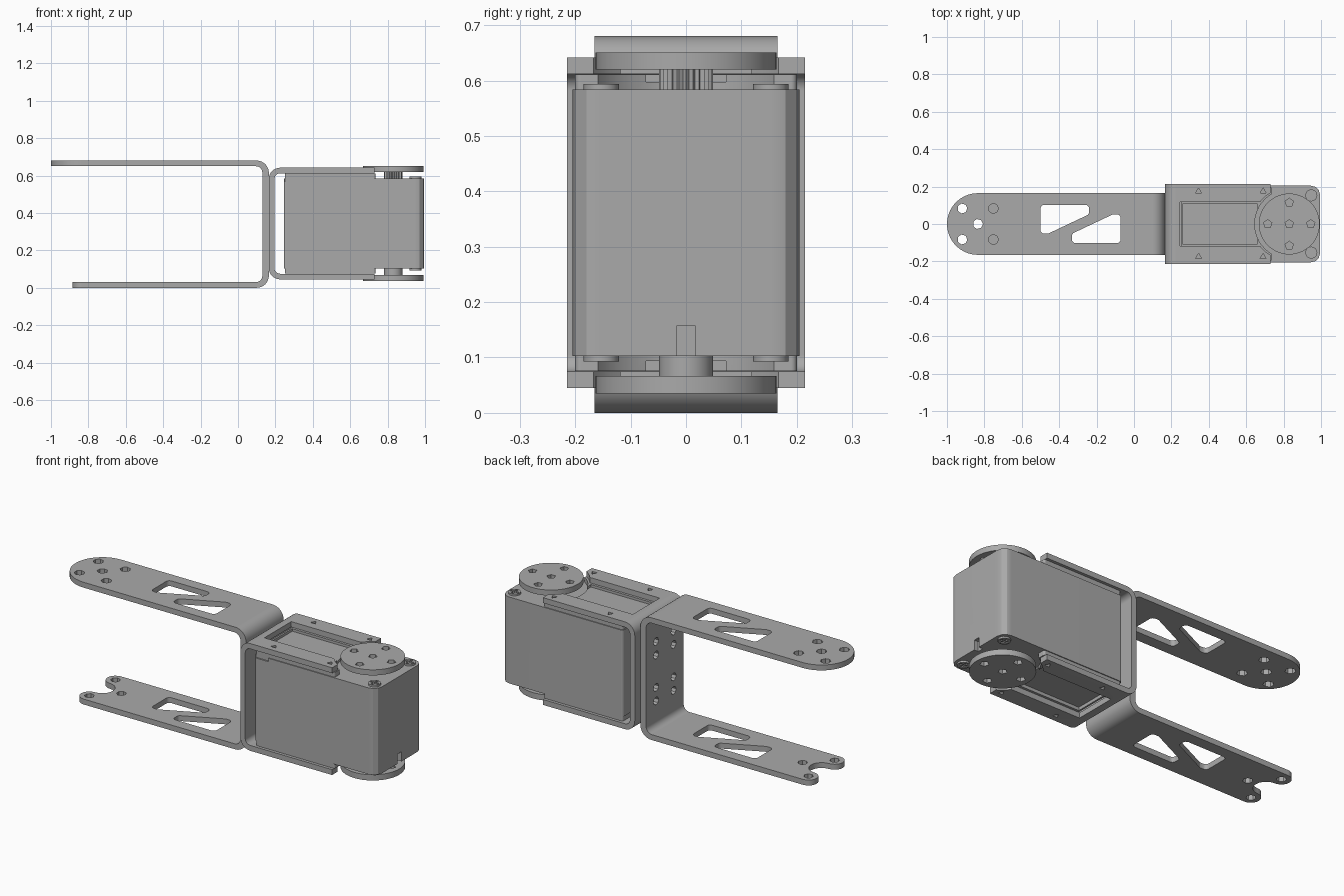
import bpy, bmesh, math
from mathutils import Vector

if "Cube" in bpy.data.objects:
    bpy.data.objects.remove(bpy.data.objects["Cube"])

grey = bpy.data.materials.new("plain_grey")
grey.diffuse_color = (0.40, 0.40, 0.40, 1)
grey.use_nodes = True
grey.node_tree.nodes["Principled BSDF"].inputs["Base Color"].default_value = grey.diffuse_color
CX = 0.83    # x of the output axis
EX = -0.835  # x of the pivot at the free end of the long bracket


def arc(cx, cy, r, a0, a1, n):
    return [(cx + r * math.cos(math.radians(a0 + (a1 - a0) * i / n)),
             cy + r * math.sin(math.radians(a0 + (a1 - a0) * i / n))) for i in range(n + 1)]


def circle(cx, cy, r, n, start=0):
    return arc(cx, cy, r, start, start + 360, n)[:-1]


def rounded(pts, n=4):
    """Polygon of (x, y, radius) with filleted corners."""
    out = []
    for i, (x, y, r) in enumerate(pts):
        p = Vector((x, y))
        a = (Vector(pts[i - 1][:2]) - p).normalized()
        b = (Vector(pts[(i + 1) % len(pts)][:2]) - p).normalized()
        if r == 0:
            out.append((x, y))
            continue
        half = a.angle(b) / 2
        c = p + (a + b).normalized() * (r / math.sin(half))
        s = p + a * (r / math.tan(half)) - c
        e = p + b * (r / math.tan(half)) - c
        turn = math.atan2(s.x * e.y - s.y * e.x, s.dot(e))
        a0 = math.degrees(math.atan2(s.y, s.x))
        out += arc(c.x, c.y, r, a0, a0 + math.degrees(turn), n)
    return out


def rect(x0, x1, y0, y1, r=0, n=4):
    return rounded([(x0, y0, r), (x1, y0, r), (x1, y1, r), (x0, y1, r)], n)


def prisms(name, outlines, lo, hi, axis='z'):
    """One object from 2D outlines pushed along an axis."""
    place = {'x': lambda u, v, d: (d, u, v), 'y': lambda u, v, d: (u, d, v),
             'z': lambda u, v, d: (u, v, d)}[axis]
    bm = bmesh.new()
    for pts in outlines:
        low = [bm.verts.new(place(u, v, lo)) for u, v in pts]
        top = [bm.verts.new(place(u, v, hi)) for u, v in pts]
        bm.faces.new(low[::-1])
        bm.faces.new(top)
        for i in range(len(pts)):
            j = (i + 1) % len(pts)
            bm.faces.new((low[i], low[j], top[j], top[i]))
    bmesh.ops.recalc_face_normals(bm, faces=bm.faces)
    me = bpy.data.meshes.new(name)
    bm.to_mesh(me)
    bm.free()
    me.materials.append(grey)
    ob = bpy.data.objects.new(name, me)
    bpy.context.collection.objects.link(ob)
    return ob


def cut(ob, outlines, lo, hi, axis='z'):
    tool = prisms("cutter", outlines, lo, hi, axis)
    mod = ob.modifiers.new("cut", 'BOOLEAN')
    mod.operation, mod.solver, mod.object = 'DIFFERENCE', 'EXACT', tool
    bpy.context.view_layer.update()
    dg = bpy.context.evaluated_depsgraph_get()
    me = bpy.data.meshes.new_from_object(ob.evaluated_get(dg))
    ob.modifiers.clear()
    ob.data = me
    bpy.data.objects.remove(tool)


def smooth(ob):
    bpy.ops.object.select_all(action='DESELECT')
    ob.select_set(True)
    bpy.context.view_layer.objects.active = ob
    bpy.ops.object.shade_smooth_by_angle(angle=math.radians(25))
    mod = ob.modifiers.new("even_shading", 'WEIGHTED_NORMAL')
    mod.keep_sharp = True


plate_holes = [circle(y, 0.34 + z, 0.022, 8) for y in (-0.077, 0.077)
               for z in (-0.165, -0.09, 0.09, 0.165)]

# Long U bracket
u = rounded([(-1, 0.68, 0), (-1, 0.65, 0), (0.13, 0.65, 0.035), (0.13, 0.03, 0.035),
             (-0.885, 0.03, 0), (-0.885, 0, 0), (0.165, 0, 0.065), (0.165, 0.68, 0.065)], 8)
long_bracket = prisms("long_bracket", [u], -0.165, 0.165, 'y')
outside = [(EX, -0.3), (-1.2, -0.3), (-1.2, 0.3), (EX, 0.3)]
cut(long_bracket, [arc(EX, 0, 0.165, 90, 270, 20) + outside], 0.5, 0.8)
fork = (arc(EX, 0.115, 0.05, 90, 270, 10) + arc(EX, 0, 0.065, 90, -90, 10)[1:-1]
        + arc(EX, -0.115, 0.05, 90, 270, 10))
cut(long_bracket, [fork + outside], -0.1, 0.1)
slot = [(-0.50, 0.102, 0.02), (-0.24, 0.102, 0.02), (-0.24, 0.052, 0.02),
        (-0.46, -0.052, 0.02), (-0.50, -0.052, 0.02)]
mirror = [(-0.572 - x, -y, r) for x, y, r in slot]
cut(long_bracket, [rounded(slot), rounded(mirror)], -0.1, 0.8)
cut(long_bracket, [circle(EX + a, b, 0.027, 7) for a, b in
                   ((0, 0), (-.083, .083), (-.083, -.083), (.083, .083), (.083, -.083))], 0.5, 0.8)
cut(long_bracket, [circle(EX + a, b, 0.025, 7) for a, b in
                   ((0, .115), (0, -.115), (.117, 0))], -0.1, 0.1)
cut(long_bracket, plate_holes, 0.1, 0.2, 'x')
smooth(long_bracket)

# Short U bracket holding the motor
u = rounded([(0.73, 0.642, 0), (0.165, 0.642, 0.06), (0.165, 0.045, 0.06), (0.73, 0.045, 0),
             (0.73, 0.075, 0), (0.195, 0.075, 0.03), (0.195, 0.612, 0.03), (0.73, 0.612, 0)], 8)
motor_bracket = prisms("motor_bracket", [u], -0.215, 0.215, 'y')
cut(motor_bracket, [circle(CX, 0, 0.195, 48)], 0, 0.8)
cut(motor_bracket, [rect(0.245, 0.675, -0.118, 0.118)], 0, 0.8)
cut(motor_bracket, [circle(x, y, 0.018, 3, 90) for x in (0.345, 0.69)
                    for y in (-0.175, 0.175)], 0, 0.8)
cut(motor_bracket, plate_holes, 0.1, 0.2, 'x')
smooth(motor_bracket)

# Motor case
body = rounded([(0.245, -0.205, 0.015), (0.995, -0.205, 0.05),
                (0.995, 0.205, 0.05), (0.245, 0.205, 0.015)], 3)
case = prisms("motor_case", [body], 0.103, 0.584)
cut(case, [rect(-0.017, 0.017, 0.08, 0.157)], 0.97, 1.1, 'x')
cut(case, [rect(0.25, 0.33, 0.565, 0.6)], -0.3, -0.197, 'y')
smooth(case)

# Raised covers on both ends of the case, cleared around the horns
for name, lo, hi, p0, p1 in (("top_cover", 0.584, 0.611, 0.597, 0.7),
                             ("bottom_cover", 0.076, 0.103, 0.0, 0.094)):
    cover = prisms(name, [rect(0.25, 0.735, -0.2, 0.2, 0.01)], lo, hi)
    cut(cover, [circle(CX, 0, 0.185, 48)], 0, 0.8)
    cut(cover, [rect(0.26, 0.66, -0.106, 0.106)], p0, p1)
    smooth(cover)

# Horn discs with five holes
for name, lo, hi in (("top_horn", 0.62, 0.651), ("bottom_horn", 0.035, 0.067)):
    horn = prisms(name, [circle(CX, 0, 0.163, 48)], lo, hi)
    cut(horn, [circle(CX + a, b, 0.023, 5, 90) for a, b in
               ((0, 0), (.115, 0), (-.115, 0), (0, .115), (0, -.115))], 0, 0.8)
    smooth(horn)

# Splined top shaft and plain bottom shaft
spline = [(CX + r * math.cos(i * math.pi / 25), r * math.sin(i * math.pi / 25))
          for i, r in enumerate([0.049, 0.043] * 25)]
prisms("splined_shaft", [spline], 0.58, 0.622)
smooth(prisms("bottom_shaft", [circle(CX, 0, 0.049, 24)], 0.065, 0.106))

# Case screws with cross slots
for side, y in (("front", -0.153), ("back", 0.153)):
    for level, lo, hi, s0, s1 in (("top", 0.58, 0.594, 0.587, 0.6),
                                  ("bottom", 0.093, 0.107, 0.08, 0.1)):
        screw = prisms(f"{side}_{level}_screw", [circle(0.948, y, 0.032, 16)], lo, hi)
        w, k = 0.006, 0.024
        cross = [(w, w), (w, k), (-w, k), (-w, w), (-k, w), (-k, -w),
                 (-w, -w), (-w, -k), (w, -k), (w, -w), (k, -w), (k, w)]
        cut(screw, [[(0.948 + a, y + b) for a, b in cross]], s0, s1)
        smooth(screw)
